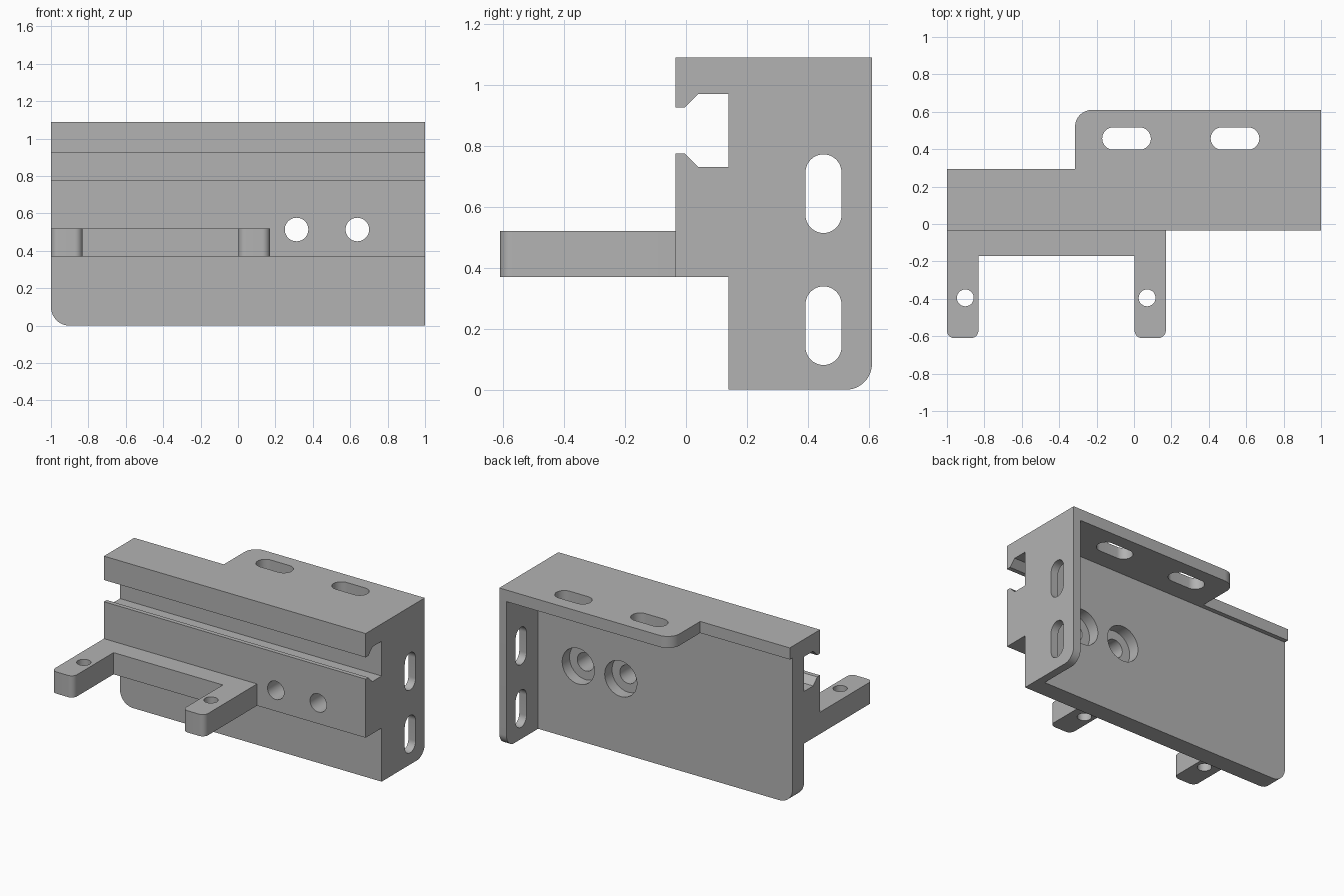
import bpy, bmesh, math
from mathutils import Vector

if "Cube" in bpy.data.objects:
    bpy.data.objects.remove(bpy.data.objects["Cube"])

grey = bpy.data.materials.new("plain grey")
grey.diffuse_color = (0.45, 0.45, 0.45, 1)
grey.use_nodes = True
grey.node_tree.nodes["Principled BSDF"].inputs["Base Color"].default_value = grey.diffuse_color


def outline(pts, steps=12):
    """Points are (u, v) or (u, v, radius); right-angle corners get rounded."""
    out = []
    n = len(pts)
    for i, p in enumerate(pts):
        c = Vector(p[:2])
        if len(p) == 2:
            out.append(c)
            continue
        r = p[2]
        da = (Vector(pts[i - 1][:2]) - c).normalized()
        db = (Vector(pts[(i + 1) % n][:2]) - c).normalized()
        mid = c + r * (da + db)
        for k in range(steps + 1):
            t = math.pi / 2 * k / steps
            out.append(mid - r * (db * math.cos(t) + da * math.sin(t)))
    return [q for i, q in enumerate(out) if (q - out[i - 1]).length > 1e-5]


def prism(name, pts, axis, lo, hi):
    """Extrude an outline along an axis from lo to hi."""
    put = {"x": lambda u, v, w: (w, u, v),
           "y": lambda u, v, w: (u, w, v),
           "z": lambda u, v, w: (u, v, w)}[axis]
    bm = bmesh.new()
    ring = outline(pts)
    a = [bm.verts.new(put(q.x, q.y, lo)) for q in ring]
    b = [bm.verts.new(put(q.x, q.y, hi)) for q in ring]
    bm.faces.new(a)
    bm.faces.new(b)
    for i in range(len(a)):
        bm.faces.new((a[i - 1], a[i], b[i], b[i - 1]))
    bmesh.ops.recalc_face_normals(bm, faces=bm.faces)
    me = bpy.data.meshes.new(name)
    bm.to_mesh(me)
    bm.free()
    me.materials.append(grey)
    ob = bpy.data.objects.new(name, me)
    bpy.context.collection.objects.link(ob)
    return ob


def pill(name, u, v, w, h, axis, lo, hi):
    """Slot or round hole centred on (u, v)."""
    r = min(w, h) / 2
    a, b, c, d = u - w / 2, u + w / 2, v - h / 2, v + h / 2
    return prism(name, [(a, c, r), (b, c, r), (b, d, r), (a, d, r)], axis, lo, hi)


def combine(body, other, op):
    m = body.modifiers.new(op, "BOOLEAN")
    m.operation = op
    m.solver = "EXACT"
    m.object = other
    bpy.context.view_layer.objects.active = body
    bpy.ops.object.modifier_apply(modifier=m.name)
    bpy.data.objects.remove(other)


# Slotted rail and back plate, as one side profile
body = prism("bracket", [
    (0.14, -0.1), (0.265, -0.1), (0.265, 1.01), (0.295, 1.01), (0.295, 1.09),
    (-0.035, 1.09), (-0.035, 0.925), (-0.005, 0.925), (0.04, 0.97),
    (0.14, 0.97), (0.14, 0.73), (0.04, 0.73), (-0.005, 0.775),
    (-0.035, 0.775), (-0.035, 0.37), (0.14, 0.37)], "x", -1.1, 1)

# Front outline rounds the lower left corner of the plate
combine(body, prism("plate_outline", [(-1, 0, 0.1), (1.2, 0), (1.2, 1.2), (-1, 1.2)],
                    "y", -0.5, 0.7), "INTERSECT")

# Right side wall and top flange
combine(body, prism("side_wall", [(0.2, 0), (0.61, 0, 0.085), (0.61, 1.09), (0.2, 1.09)],
                    "x", 0.945, 1), "UNION")
combine(body, prism("top_flange", [(-0.315, 0.2), (1, 0.2), (1, 0.61), (-0.315, 0.61, 0.09)],
                    "z", 1.01, 1.09), "UNION")

# Forked front arms
R = 0.04
combine(body, prism("fork", [
    (-1, 0.05), (-1, -0.61, R), (-0.832, -0.61, R), (-0.832, -0.17),
    (0.003, -0.17), (0.003, -0.61, R), (0.17, -0.61, R), (0.17, 0.05)],
    "z", 0.37, 0.52), "UNION")

# Slots, arm holes and counterbored screw holes
cutters = []
for x in (-0.04, 0.54):
    cutters.append(pill("top_slot", x, 0.457, 0.26, 0.12, "z", 0.9, 1.2))
for z in (0.21, 0.643):
    cutters.append(pill("side_slot", 0.451, z, 0.118, 0.258, "x", 0.9, 1.1))
for x in (-0.902, 0.07):
    cutters.append(pill("arm_hole", x, -0.395, 0.09, 0.09, "z", 0.3, 0.6))
for x in (0.313, 0.638):
    cutters.append(pill("screw_hole", x, 0.514, 0.126, 0.126, "y", -0.1, 0.4))
    cutters.append(pill("counterbore", x, 0.514, 0.246, 0.246, "y", 0.185, 0.4))
for c in cutters:
    combine(body, c, "DIFFERENCE")

# Smooth the rounded corners and holes only
bpy.ops.object.select_all(action="DESELECT")
body.select_set(True)
bpy.context.view_layer.objects.active = body
bpy.ops.object.shade_smooth_by_angle(angle=math.radians(25))
